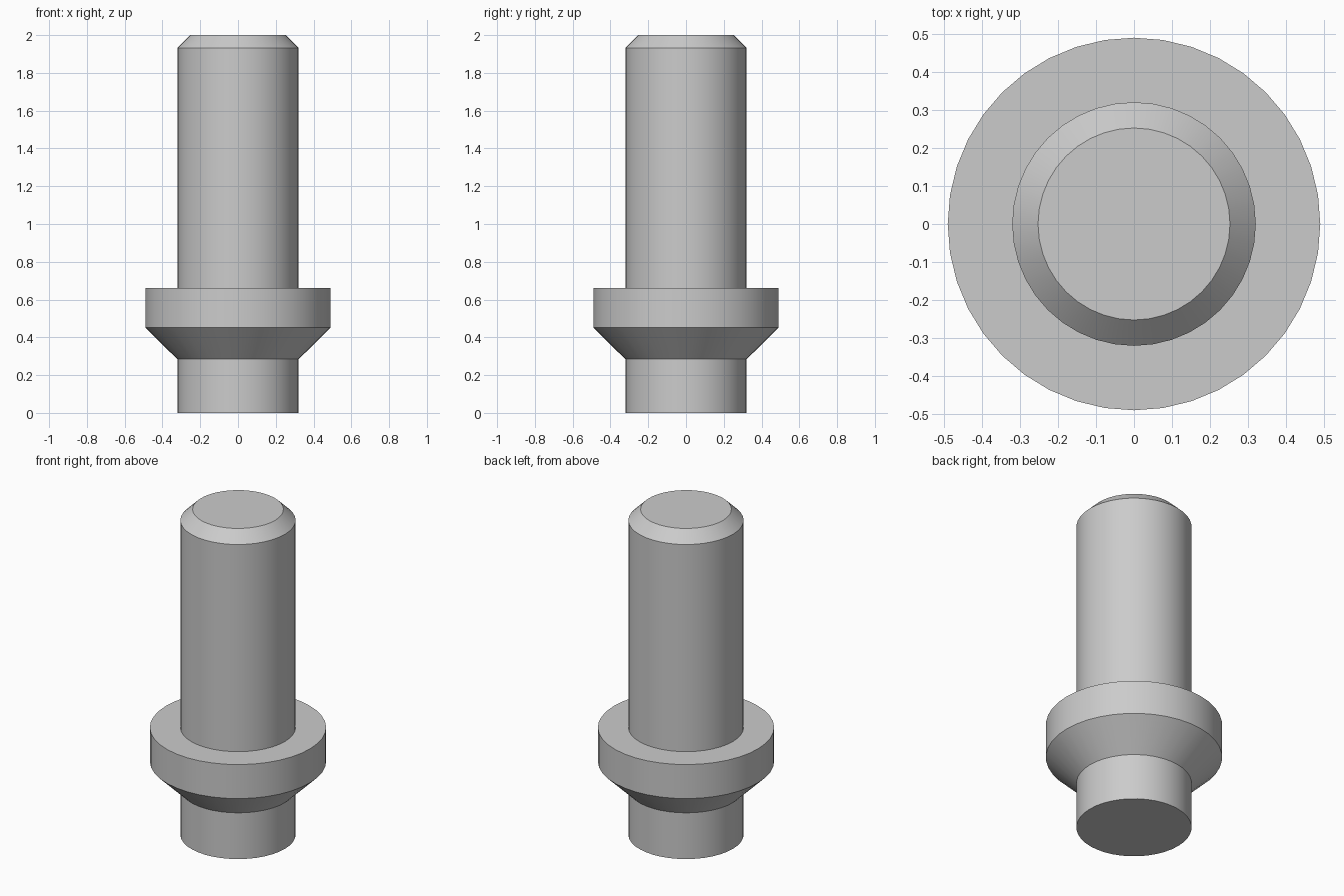
import bpy
import bmesh
import math
from mathutils import Matrix

cube = bpy.data.objects.get("Cube")
if cube:
    bpy.data.objects.remove(cube, do_unlink=True)

SEGMENTS = 40
SHAFT_R, FLANGE_R, TIP_R = 0.321, 0.491, 0.253

# Single plain grey metal
grey = bpy.data.materials.new("grey metal")
grey.use_nodes = True
color = (0.6, 0.6, 0.6, 1)
grey.diffuse_color = color
grey.node_tree.nodes["Principled BSDF"].inputs["Base Color"].default_value = color

# Closed half-profile (radius, height): foot, flared collar, shaft, chamfered tip
profile = [
    (0, 0), (SHAFT_R, 0), (SHAFT_R, 0.284),
    (FLANGE_R, 0.451), (FLANGE_R, 0.66), (SHAFT_R, 0.66),
    (SHAFT_R, 1.933), (TIP_R, 2), (0, 2),
]

# Turn the profile around the vertical axis
bm = bmesh.new()
verts = [bm.verts.new((r, 0, z)) for r, z in profile]
edges = [bm.edges.new(pair) for pair in zip(verts, verts[1:])]
bmesh.ops.spin(bm, geom=verts + edges, cent=(0, 0, 0), axis=(0, 0, 1),
               angle=math.tau, steps=SEGMENTS, use_merge=True)
bmesh.ops.remove_doubles(bm, verts=bm.verts, dist=0.0001)

# Merge the end fans into flat caps
poles = [v for v in bm.verts if math.hypot(v.co.x, v.co.y) < 0.001]
bmesh.ops.dissolve_verts(bm, verts=poles)
bmesh.ops.recalc_face_normals(bm, faces=bm.faces)

mesh = bpy.data.meshes.new("flanged_pin")
bm.to_mesh(mesh)
bm.free()
mesh.materials.append(grey)
pin = bpy.data.objects.new("flanged_pin", mesh)
bpy.context.collection.objects.link(pin)

# Smooth round walls with crisp rims
bpy.ops.object.select_all(action="DESELECT")
pin.select_set(True)
bpy.context.view_layer.objects.active = pin
bpy.ops.object.shade_smooth_by_angle(angle=math.radians(30))
